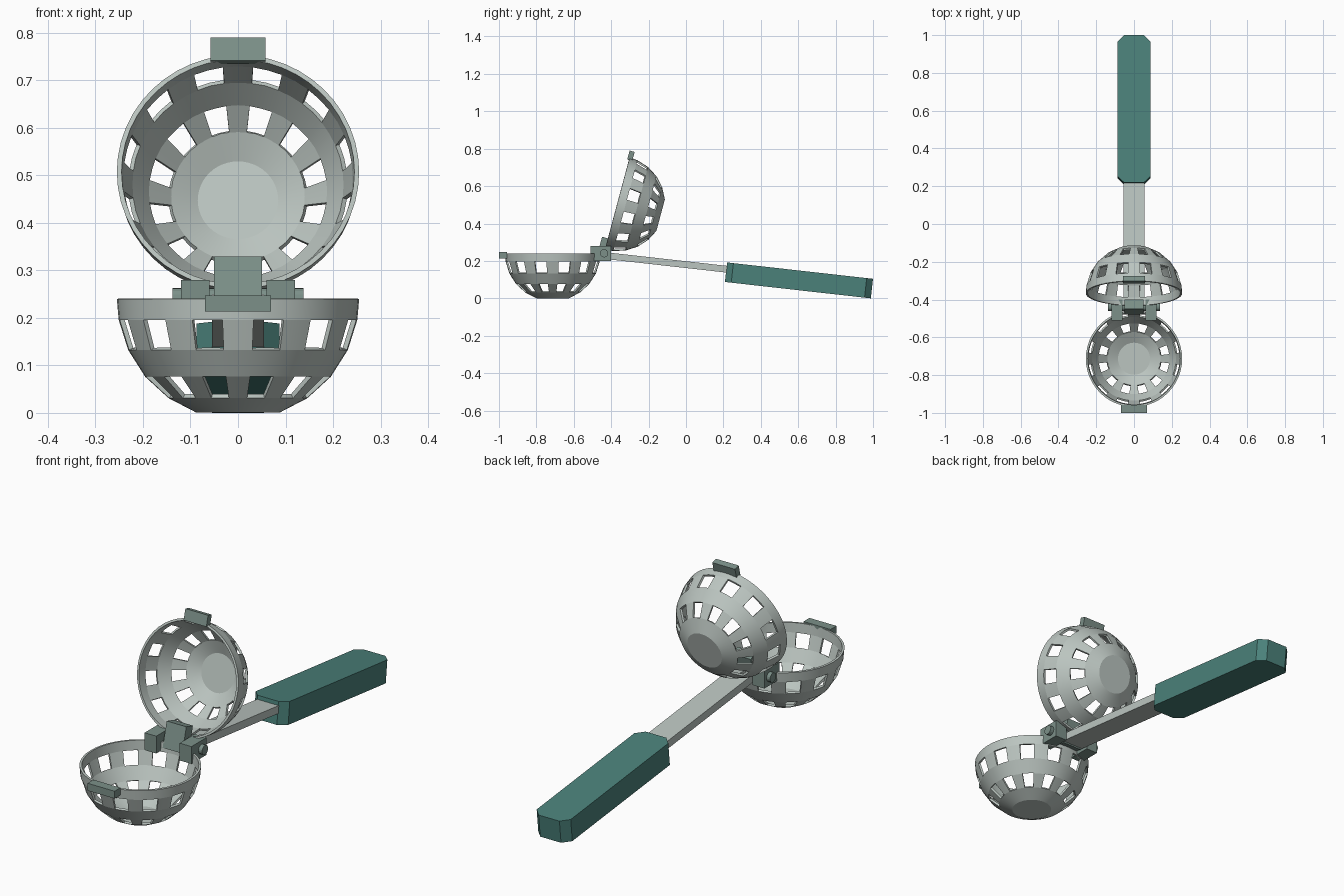
import bpy, bmesh
from math import radians, sin, cos, pi
from mathutils import Matrix

if "Cube" in bpy.data.objects:
    bpy.data.objects.remove(bpy.data.objects["Cube"])


def material(name, rgb):
    m = bpy.data.materials.new(name)
    m.use_nodes = True
    m.diffuse_color = (*rgb, 1)
    m.node_tree.nodes["Principled BSDF"].inputs["Base Color"].default_value = (*rgb, 1)
    return m


METAL = material("pale steel", (0.50, 0.56, 0.53))
FITTING = material("dark steel", (0.20, 0.28, 0.25))
GRIP = material("teal grip", (0.07, 0.22, 0.195))


def finish(name, bm, frame, mat):
    """Turn a bmesh into an object placed by the frame matrix."""
    bmesh.ops.recalc_face_normals(bm, faces=bm.faces)
    mesh = bpy.data.meshes.new(name)
    bm.to_mesh(mesh)
    bm.free()
    mesh.materials.append(mat)
    ob = bpy.data.objects.new(name, mesh)
    ob.matrix_world = frame
    bpy.context.collection.objects.link(ob)
    return ob


def frame_at(x, y, z, tilt=0):
    return Matrix.Translation((x, y, z)) @ Matrix.Rotation(radians(tilt), 4, 'X')


def box(name, size, frame, mat):
    bm = bmesh.new()
    bmesh.ops.create_cube(bm, size=1)
    bmesh.ops.scale(bm, vec=size, verts=bm.verts)
    return finish(name, bm, frame, mat)


RADIUS = 0.255
SEGMENTS = 48


def slotted_bowl(name, frame):
    """Half sphere with its rim at z = 0, two rows of windows and a flat base."""
    bm = bmesh.new()
    rings = []
    for latitude in (0, 10, 25, 40, 55, 70):
        a = radians(latitude)
        rings.append([bm.verts.new((RADIUS * cos(a) * sin(2 * pi * k / SEGMENTS),
                                    RADIUS * cos(a) * cos(2 * pi * k / SEGMENTS),
                                    -RADIUS * sin(a))) for k in range(SEGMENTS)])
    for row in range(len(rings) - 1):
        for k in range(SEGMENTS):
            if row in (1, 3) and k % 4 in (1, 2):
                continue  # window
            n = (k + 1) % SEGMENTS
            bm.faces.new((rings[row][k], rings[row][n], rings[row + 1][n], rings[row + 1][k]))
    bm.faces.new(rings[-1])
    ob = finish(name, bm, frame, METAL)
    # Make sure the skin faces outward before giving it thickness
    if ob.data.polygons[-1].normal.z > 0:
        ob.data.flip_normals()
    wall = ob.modifiers.new("wall", 'SOLIDIFY')
    wall.thickness = 0.01
    wall.offset = -1
    bpy.ops.object.select_all(action='DESELECT')
    ob.select_set(True)
    bpy.context.view_layer.objects.active = ob
    bpy.ops.object.modifier_apply(modifier=wall.name)
    bpy.ops.object.shade_smooth_by_angle(angle=radians(12))
    return ob


# Lower bowl and its front tab
slotted_bowl("lower_bowl", frame_at(0, -0.713, 0.24))
box("lower_tab", (0.138, 0.043, 0.034), frame_at(0, -0.9785, 0.23), FITTING)

# Opened lid, with its tab and hinge knuckle in the lid's own frame
lid = frame_at(0, -0.367, 0.507, 75)
slotted_bowl("upper_bowl", lid)
box("upper_tab", (0.116, 0.05, 0.028), lid @ frame_at(0, 0.2655, -0.004), FITTING)
box("lid_knuckle", (0.1, 0.116, 0.05), lid @ frame_at(0, -0.251, 0.008), FITTING)

# Fixed hinge knuckles on both sides and the pin through them
for side, x in (("left", 0.09), ("right", -0.09)):
    box(side + "_knuckle", (0.06, 0.11, 0.08), frame_at(x, -0.456, 0.24), FITTING)
bm = bmesh.new()
bmesh.ops.create_cone(bm, cap_ends=True, segments=16, radius1=0.022, radius2=0.022, depth=0.276)
finish("hinge_pin", bm, frame_at(0, -0.438, 0.241) @ Matrix.Rotation(pi / 2, 4, 'Y'), FITTING)

# Flat shaft sloping down to the grip
SLOPE = -6.4
box("shaft", (0.11, 0.72, 0.036), frame_at(0, -0.105, 0.192, SLOPE), METAL)

# Grip with cut corners in plan
bm = bmesh.new()
bmesh.ops.create_cube(bm, size=1)
bmesh.ops.scale(bm, vec=(0.174, 0.785, 0.105), verts=bm.verts)
corners = [e for e in bm.edges if abs(e.verts[0].co.z - e.verts[1].co.z) > 0.05]
bmesh.ops.bevel(bm, geom=corners, offset=0.034, segments=1, affect='EDGES')
finish("handle_grip", bm, frame_at(0, 0.604, 0.096, SLOPE), GRIP)
